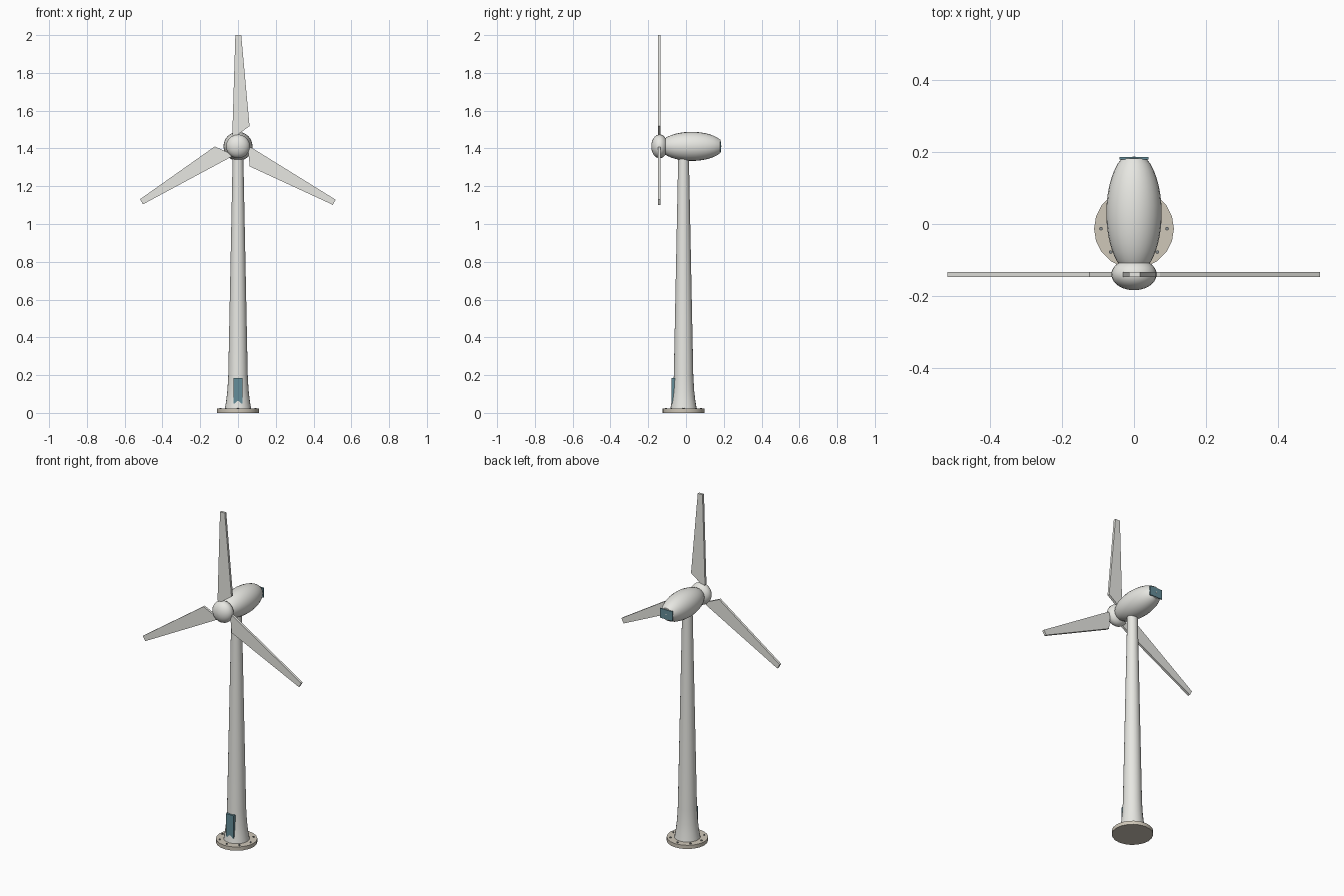
import bpy, bmesh, math
from mathutils import Matrix

if "Cube" in bpy.data.objects:
    bpy.data.objects.remove(bpy.data.objects["Cube"])

AX_Y = -0.013      # tower axis
HUB_Z = 1.411      # rotor height


def material(name, rgb):
    m = bpy.data.materials.new(name)
    m.diffuse_color = (*rgb, 1)
    m.use_nodes = True
    m.node_tree.nodes["Principled BSDF"].inputs["Base Color"].default_value = m.diffuse_color
    return m


WHITE = material("off_white", (0.80, 0.80, 0.76))
TEAL = material("teal", (0.13, 0.27, 0.32))
STONE = material("beige", (0.62, 0.57, 0.48))
STEEL = material("dark_steel", (0.25, 0.27, 0.28))


def finish(bm, name, mat, smooth=False):
    bmesh.ops.recalc_face_normals(bm, faces=bm.faces)
    me = bpy.data.meshes.new(name)
    bm.to_mesh(me)
    bm.free()
    ob = bpy.data.objects.new(name, me)
    bpy.context.collection.objects.link(ob)
    me.materials.append(mat)
    if smooth:
        bpy.ops.object.select_all(action='DESELECT')
        ob.select_set(True)
        bpy.context.view_layer.objects.active = ob
        bpy.ops.object.shade_smooth_by_angle(angle=math.radians(40))
    return ob


def lathe(name, profile, n, mat, matrix):
    """Revolve (radius, height) points about local z, with closed ends."""
    bm = bmesh.new()
    rings = [[bm.verts.new((r * math.cos(2 * math.pi * i / n),
                            r * math.sin(2 * math.pi * i / n), h))
              for i in range(n)] for r, h in profile]
    for a, b in zip(rings, rings[1:]):
        for i in range(n):
            j = (i + 1) % n
            bm.faces.new((a[i], a[j], b[j], b[i]))
    bm.faces.new(rings[0])
    bm.faces.new(rings[-1])
    bm.transform(matrix)
    return finish(bm, name, mat, True)


def box(name, lo, hi, mat):
    bm = bmesh.new()
    bmesh.ops.create_cube(bm, size=1)
    size = [h - l for l, h in zip(lo, hi)]
    mid = [(h + l) / 2 for l, h in zip(lo, hi)]
    bm.transform(Matrix.Translation(mid) @ Matrix.Diagonal((*size, 1)))
    return finish(bm, name, mat)


def ellipse_profile(radius, half, start, end, steps):
    """Elliptic profile between two polar angles in degrees."""
    angles = [math.radians(start + (end - start) * i / steps) for i in range(steps + 1)]
    return [(radius * math.sin(a), -half * math.cos(a)) for a in angles]


base = Matrix.Translation((0, AX_Y, 0))
to_y = Matrix.Rotation(-math.pi / 2, 4, 'X')    # local z becomes world +y

# Base flange with its ring of bolts
lathe("base_flange", [(0.111, 0), (0.111, 0.022)], 20, STONE, base)
for k in range(8):
    a = k * math.pi / 4
    pos = Matrix.Translation((0.092 * math.cos(a), AX_Y + 0.092 * math.sin(a), 0))
    lathe(f"flange_bolt_{k + 1}", [(0.005, 0.02), (0.005, 0.027)], 8, STEEL, pos)

# Tapered tower with flared foot
lathe("tower", [(0.070, 0.02), (0.0625, 0.065), (0.056, 0.12), (0.0515, 0.2),
                (0.028, 1.37)], 24, WHITE, base)

# Access door, partly swallowed by the flare
box("access_door", (-0.025, -0.0755, 0.05), (0.025, -0.055, 0.185), TEAL)

# Nacelle, cut flat at the back
lathe("nacelle", ellipse_profile(0.077, 0.17, 4, 153, 16), 24, WHITE,
      Matrix.Translation((0, 0.03, HUB_Z)) @ to_y)

# Tail plate and its centre stud
box("tail_plate", (-0.041, 0.179, 1.382), (0.041, 0.186, 1.438), TEAL)
lathe("tail_stud", [(0.004, 0.18), (0.004, 0.188)], 8, WHITE,
      Matrix.Translation((0, 0, HUB_Z)) @ to_y)

# Rotor hub
lathe("rotor_hub", ellipse_profile(0.063, 0.044, 3, 177, 14), 24, WHITE,
      Matrix.Translation((0, -0.14, HUB_Z)) @ to_y)

# Three flat blades
outline = [(-0.014, 0.589), (0.017, 0.589), (0.061, 0.107), (0.0, 0.063),
           (0.0, 0.03), (-0.02, 0.03), (-0.03, 0.066)]
for k in range(3):
    bm = bmesh.new()
    f = bm.faces.new([bm.verts.new((x, -0.148, z)) for x, z in outline])
    ext = bmesh.ops.extrude_face_region(bm, geom=[f], use_keep_orig=True)
    bmesh.ops.translate(bm, vec=(0, 0.014, 0),
                        verts=[v for v in ext["geom"] if isinstance(v, bmesh.types.BMVert)])
    bm.transform(Matrix.Translation((0, 0, HUB_Z)) @ Matrix.Rotation(k * 2 * math.pi / 3, 4, 'Y'))
    finish(bm, f"blade_{k + 1}", WHITE)
